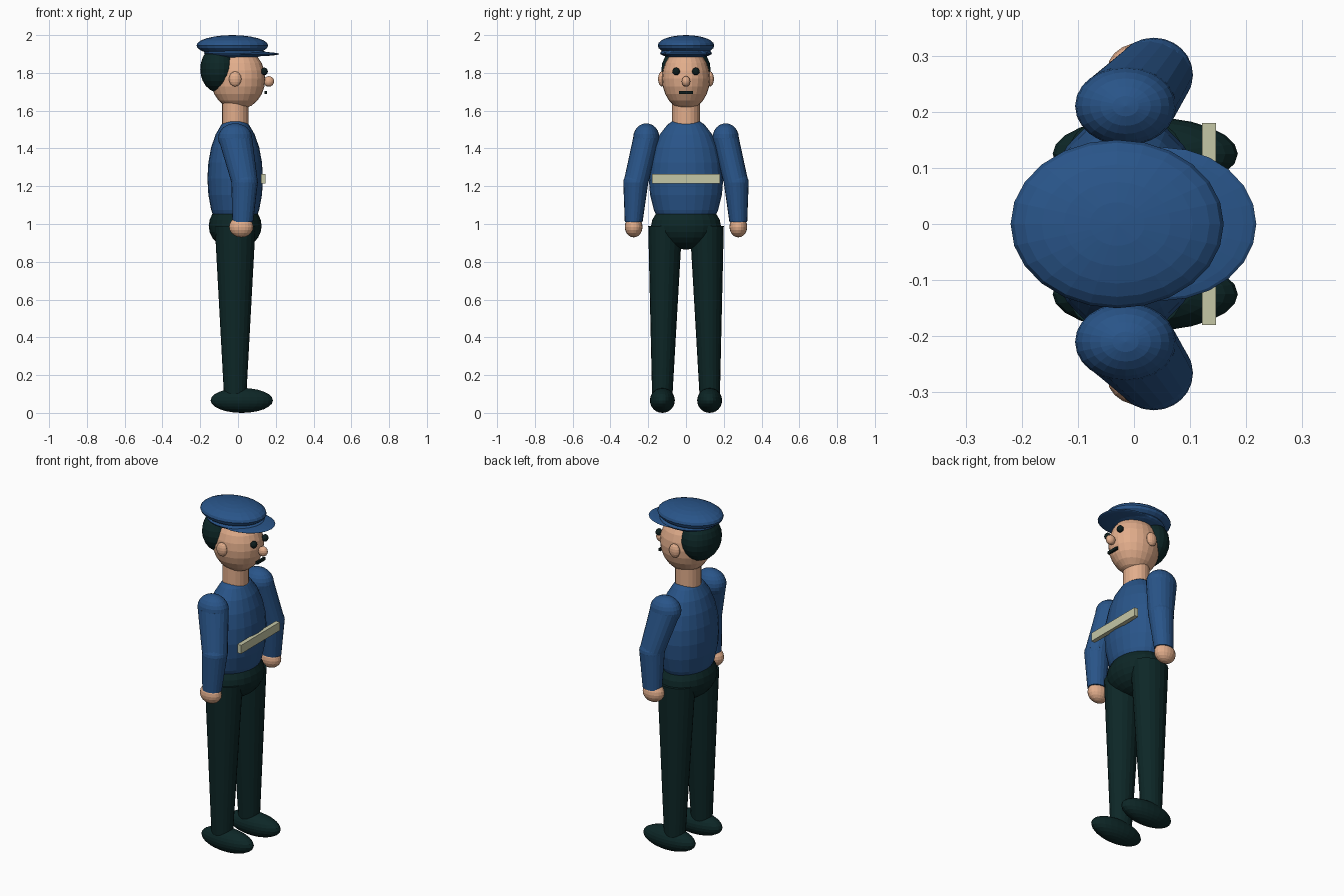
import bpy
import bmesh
from math import cos, sin, tau

cube = bpy.data.objects.get("Cube")
if cube:
    bpy.data.objects.remove(cube, do_unlink=True)


def material(name, rgb):
    m = bpy.data.materials.new(name)
    m.use_nodes = True
    colour = (*rgb, 1)
    m.diffuse_color = colour
    m.node_tree.nodes["Principled BSDF"].inputs["Base Color"].default_value = colour
    return m


BLUE = material("uniform blue", (0.022, 0.09, 0.25))
DARK = material("dark green black", (0.004, 0.02, 0.02))
SKIN = material("skin", (0.76, 0.42, 0.26))
CREAM = material("belt cream", (0.56, 0.57, 0.38))
BLACK = material("face black", (0.004, 0.012, 0.012))


def finish(bm, name, mat):
    bmesh.ops.recalc_face_normals(bm, faces=bm.faces)
    mesh = bpy.data.meshes.new(name)
    bm.to_mesh(mesh)
    bm.free()
    mesh.materials.append(mat)
    obj = bpy.data.objects.new(name, mesh)
    bpy.context.collection.objects.link(obj)
    return obj


def place(bm, centre, size):
    bmesh.ops.scale(bm, vec=size, verts=bm.verts)
    bmesh.ops.translate(bm, vec=centre, verts=bm.verts)


def ball(name, mat, centre, radii, segments=24, rings=12):
    bm = bmesh.new()
    bmesh.ops.create_uvsphere(bm, u_segments=segments, v_segments=rings, radius=1)
    place(bm, centre, radii)
    return finish(bm, name, mat)


def box(name, mat, centre, size):
    bm = bmesh.new()
    bmesh.ops.create_cube(bm, size=1)
    place(bm, centre, size)
    return finish(bm, name, mat)


def limb(name, mat, rings, sides=20):
    """Loft level oval rings given as (x, y, z, x radius, y radius)."""
    bm = bmesh.new()
    loops = [[bm.verts.new((x + rx * cos(tau * i / sides), y + ry * sin(tau * i / sides), z))
              for i in range(sides)] for x, y, z, rx, ry in rings]
    for low, high in zip(loops, loops[1:]):
        for i in range(sides):
            j = (i + 1) % sides
            bm.faces.new((low[i], low[j], high[j], high[i]))
    bm.faces.new(loops[0])
    bm.faces.new(loops[-1])
    return finish(bm, name, mat)


AXIS = -0.015  # body centre line in x; the figure looks along +x

# Trunk
ball("torso", BLUE, (AXIS, 0, 1.24), (0.147, 0.197, 0.33))
ball("hips", DARK, (AXIS, 0, 0.99), (0.14, 0.185, 0.125))
limb("neck", SKIN, [(AXIS, 0, 1.5, 0.07, 0.073), (AXIS, 0, 1.68, 0.07, 0.073)])
box("belt_strip", CREAM, (0.134, 0, 1.24), (0.025, 0.36, 0.05))

# Head and face
ball("head", SKIN, (0, 0, 1.77), (0.145, 0.127, 0.165))
ball("hair", DARK, (-0.1, 0, 1.82), (0.1, 0.13, 0.125))
ball("nose", SKIN, (0.163, 0, 1.755), (0.028, 0.023, 0.028), 16, 8)
box("mouth", BLACK, (0.147, 0, 1.695), (0.012, 0.074, 0.016))

# Cap
ball("cap_crown", BLUE, (-0.03, 0, 1.945), (0.19, 0.15, 0.055))
ball("cap_band", BLUE, (-0.015, 0, 1.905), (0.165, 0.137, 0.03))
ball("cap_visor", BLUE, (0.05, 0, 1.9), (0.168, 0.137, 0.013))

# Paired parts
for side, s in (("left", 1), ("right", -1)):
    ball(side + "_eye", BLACK, (0.14, 0.052 * s, 1.808), (0.018, 0.02, 0.02), 16, 8)
    ball(side + "_ear", SKIN, (AXIS, 0.128 * s, 1.768), (0.033, 0.02, 0.04), 16, 8)
    ball(side + "_shoulder", BLUE, (AXIS, 0.21 * s, 1.455), (0.09, 0.07, 0.078))
    limb(side + "_upper_arm", BLUE, [(0.035, 0.265 * s, 1.22, 0.07, 0.066),
                                     (AXIS, 0.21 * s, 1.455, 0.09, 0.07)])
    ball(side + "_elbow", BLUE, (0.035, 0.266 * s, 1.22), (0.07, 0.066, 0.06))
    limb(side + "_forearm", BLUE, [(0.025, 0.277 * s, 1.01, 0.055, 0.047),
                                   (0.035, 0.266 * s, 1.22, 0.07, 0.066)])
    ball(side + "_hand", SKIN, (0.017, 0.277 * s, 0.985), (0.064, 0.047, 0.056), 20, 10)
    limb(side + "_leg", DARK, [(AXIS, 0.126 * s, 0.07, 0.058, 0.053),
                               (AXIS, 0.11 * s, 0.99, 0.108, 0.09)])
    ball(side + "_shoe", DARK, (0.02, 0.125 * s, 0.066), (0.165, 0.066, 0.066))
